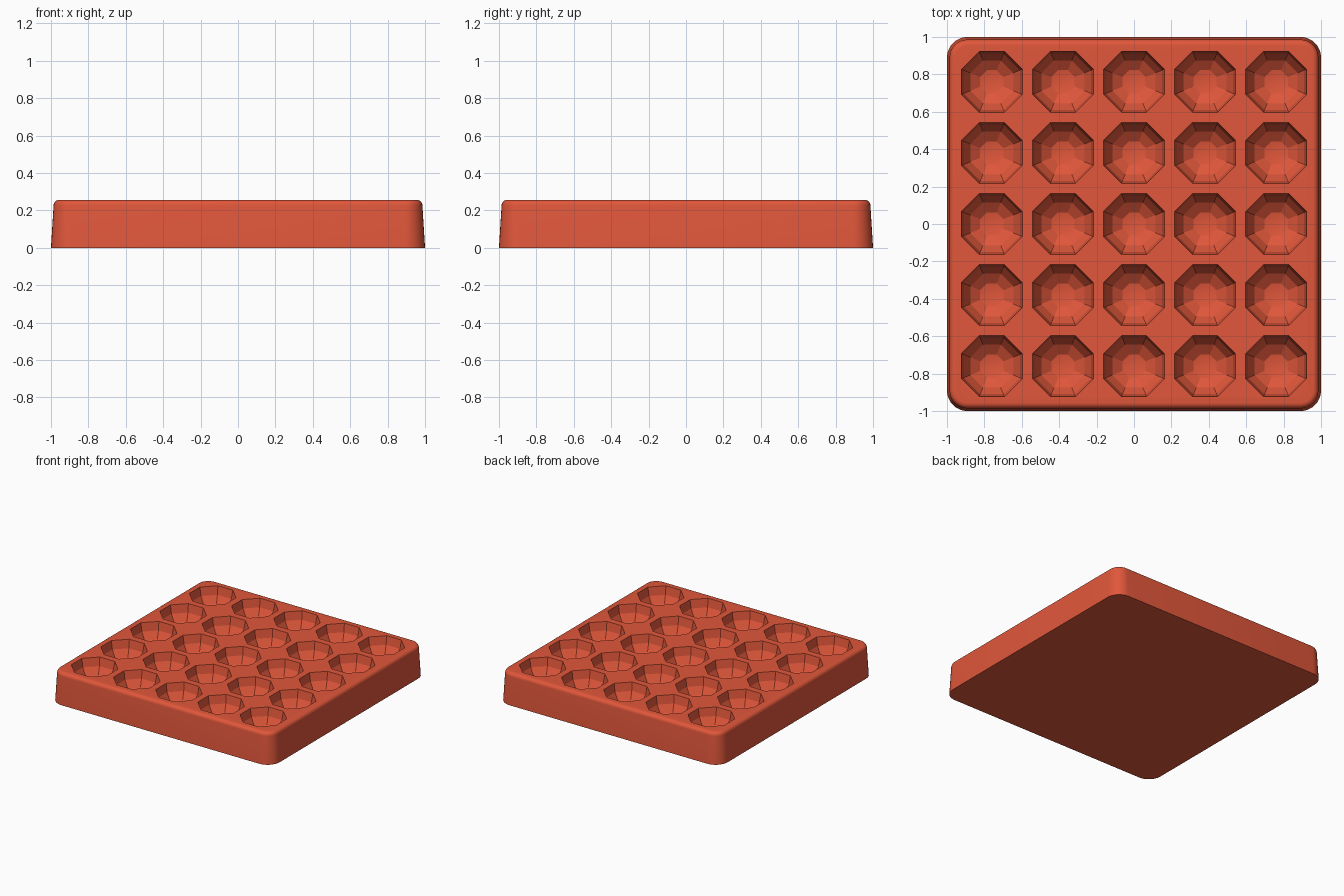
import bpy, bmesh, math
from mathutils import Matrix

if "Cube" in bpy.data.objects:
    bpy.data.objects.remove(bpy.data.objects["Cube"], do_unlink=True)

HEIGHT, CORNER, EDGE, TAPER = 0.256, 0.11, 0.03, 0.014
PITCH, WELL_R = 0.38, 0.176

red = bpy.data.materials.new("terracotta red")
red.use_nodes = True
red.diffuse_color = (0.75, 0.095, 0.043, 1)
red.node_tree.nodes["Principled BSDF"].inputs["Base Color"].default_value = red.diffuse_color


def add_object(name, bm):
    bmesh.ops.recalc_face_normals(bm, faces=bm.faces)
    mesh = bpy.data.meshes.new(name)
    bm.to_mesh(mesh)
    bm.free()
    mesh.materials.append(red)
    obj = bpy.data.objects.new(name, mesh)
    bpy.context.collection.objects.link(obj)
    return obj


def rounded_ring(bm, inset, z, steps=8):
    """Rounded square outline, drawn in from the full footprint."""
    verts = []
    for quarter in range(4):
        middle = math.radians(45 + 90 * quarter)
        cx = math.copysign(1 - CORNER, math.cos(middle))
        cy = math.copysign(1 - CORNER, math.sin(middle))
        for i in range(steps + 1):
            a = math.radians(90 * (quarter + i / steps))
            r = CORNER - inset
            verts.append(bm.verts.new((cx + r * math.cos(a), cy + r * math.sin(a), z)))
    return verts


# Tray body: tapered walls, then a rounded upper edge
profile = [(0, 0)]
for i in range(7):
    a = math.radians(90 * i / 6)
    profile.append((TAPER + EDGE * (1 - math.cos(a)), HEIGHT - EDGE * (1 - math.sin(a))))
bm = bmesh.new()
rings = [rounded_ring(bm, d, z) for d, z in profile]
for low, high in zip(rings, rings[1:]):
    for i in range(len(low)):
        j = (i + 1) % len(low)
        bm.faces.new((low[i], low[j], high[j], high[i]))
bm.faces.new(rings[0])
bm.faces.new(rings[-1])
tray = add_object("tray", bm)

# Cutters: a grid of eight-sided balls, centred on the top surface
bm = bmesh.new()
turn = Matrix.Rotation(math.radians(22.5), 4, "Z")
for column in range(-2, 3):
    for row in range(-2, 3):
        place = Matrix.Translation((column * PITCH, row * PITCH, HEIGHT))
        bmesh.ops.create_uvsphere(bm, u_segments=8, v_segments=8, radius=WELL_R,
                                  matrix=place @ turn)
cutter = add_object("well_cutter", bm)
cutter.hide_render = True

# Carve the wells
cut = tray.modifiers.new("wells", "BOOLEAN")
cut.operation = "DIFFERENCE"
cut.solver = "EXACT"
cut.object = cutter
bpy.ops.object.select_all(action="DESELECT")
bpy.context.view_layer.objects.active = tray
tray.select_set(True)
bpy.ops.object.modifier_apply(modifier=cut.name)
bpy.data.objects.remove(cutter, do_unlink=True)

# Smooth rounded edges, faceted wells
bpy.ops.object.shade_smooth_by_angle(angle=math.radians(16))
